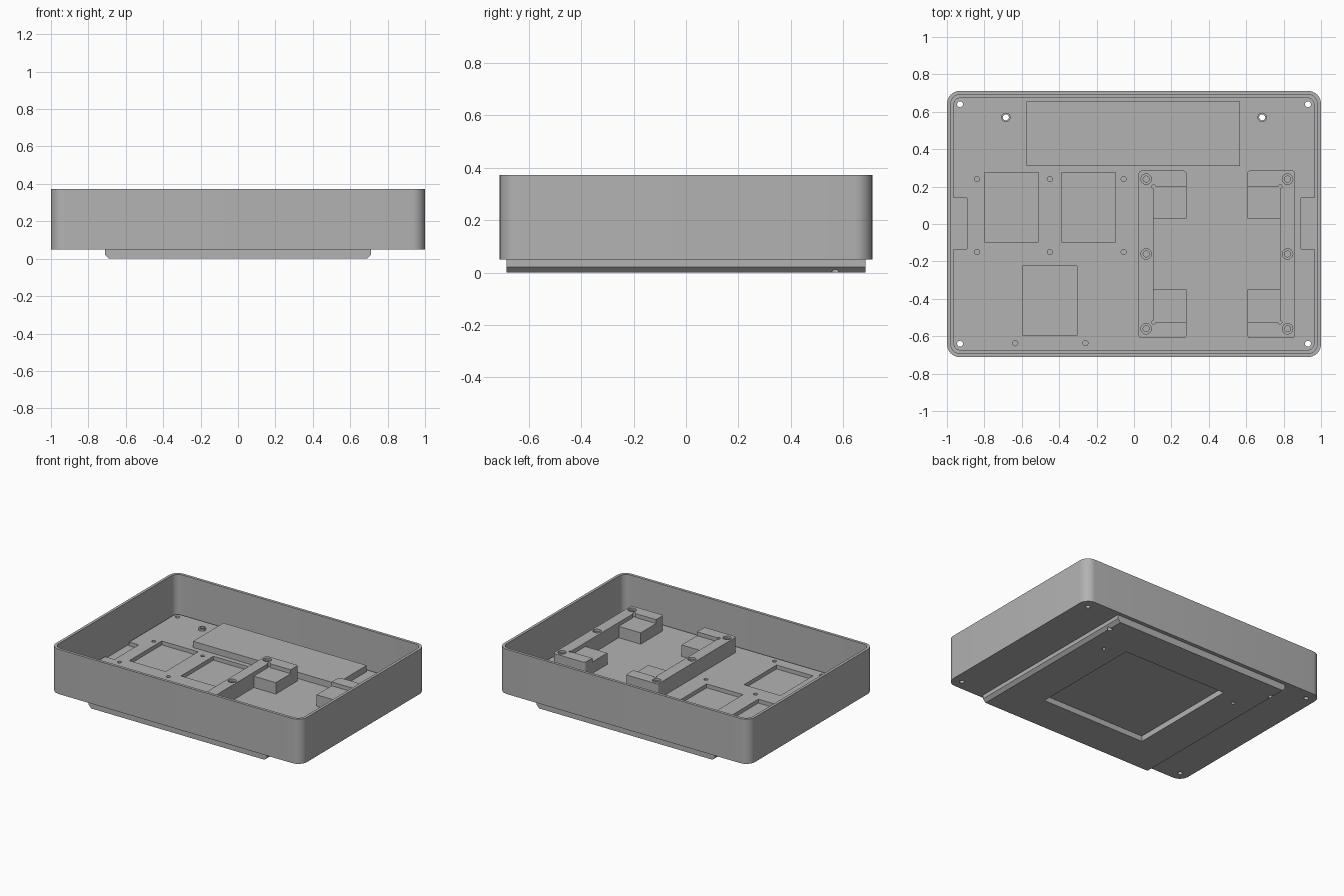
import bpy, math
from math import sin, cos, pi

cube = bpy.data.objects.get("Cube")
if cube:
    bpy.data.objects.remove(cube, do_unlink=True)

grey = bpy.data.materials.new("plain grey")
grey.use_nodes = True
COLOUR = (0.45, 0.45, 0.45, 1)
grey.diffuse_color = COLOUR
grey.node_tree.nodes["Principled BSDF"].inputs["Base Color"].default_value = COLOUR


def rounded(x0, x1, y0, y1, r=0.0, seg=8):
    """Counter-clockwise rectangle outline with rounded corners."""
    if r == 0:
        return [(x0, y0), (x1, y0), (x1, y1), (x0, y1)]
    centres = [(x1 - r, y1 - r), (x0 + r, y1 - r), (x0 + r, y0 + r), (x1 - r, y0 + r)]
    return [(cx + r * cos((q + i / seg) * pi / 2), cy + r * sin((q + i / seg) * pi / 2))
            for q, (cx, cy) in enumerate(centres) for i in range(seg + 1)]


def circle(x, y, r, n=24):
    return [(x + r * cos(2 * pi * i / n), y + r * sin(2 * pi * i / n)) for i in range(n)]


def prism(name, outline, low, high, axis="z"):
    """Extrude an outline along z, or an x-z outline along y."""
    n = len(outline)
    if axis == "z":
        verts = [(a, b, h) for h in (low, high) for a, b in outline]
    else:
        verts = [(a, h, b) for h in (high, low) for a, b in outline]
    faces = [list(range(n))[::-1], list(range(n, 2 * n))]
    faces += [(i, (i + 1) % n, n + (i + 1) % n, n + i) for i in range(n)]
    mesh = bpy.data.meshes.new(name)
    mesh.from_pydata(verts, [], faces)
    mesh.materials.append(grey)
    obj = bpy.data.objects.new(name, mesh)
    bpy.context.collection.objects.link(obj)
    return obj


def combine(obj, outline, low, high, operation="DIFFERENCE"):
    """Cut a prism out of an object, or add it on."""
    tool = prism("cutter", outline, low, high)
    tool.hide_render = True
    mod = obj.modifiers.new("cut", "BOOLEAN")
    mod.operation, mod.solver, mod.object = operation, "EXACT", tool
    bpy.context.view_layer.objects.active = obj
    bpy.ops.object.modifier_apply(modifier=mod.name)
    bpy.data.objects.remove(tool, do_unlink=True)


X, Y = 1.0, 0.712
RIM, BASE, FLOOR, DECK = 0.372, 0.05, 0.062, 0.09
corners = [(sx * 0.93, sy * 0.64) for sx in (-1, 1) for sy in (-1, 1)]
posts = [(-0.685, 0.57), (0.685, 0.57)]

# Open tray with thin walls
tray = prism("tray", rounded(-X, X, -Y, Y, 0.07), BASE, RIM)
combine(tray, rounded(-X + 0.02, X - 0.02, -Y + 0.02, Y - 0.02, 0.05), FLOOR, 1)

# Foot slab with chamfered ends and a square recess underneath
profile = [(-0.69, 0), (0.69, 0), (0.712, 0.022), (0.712, 0.055), (-0.712, 0.055), (-0.712, 0.022)]
foot = prism("foot_slab", profile, -0.685, 0.685, axis="y")
combine(foot, rounded(-0.415, 0.415, -0.415, 0.415), -0.1, 0.04)
for x in (-0.55, 0.55):
    combine(foot, circle(x, 0.35, 0.012), -0.1, 0.03)

# Deck plate with side notches, three windows and small screw holes
deck = prism("deck_plate", rounded(-0.965, 0.965, -0.677, 0.677, 0.04), FLOOR - 0.004, DECK)
for x0, x1 in ((-1.1, -0.89), (0.89, 1.1)):
    combine(deck, rounded(x0, x1, -0.135, 0.14, 0.01), 0, 0.2)
for x, y in ((-0.8, -0.095), (-0.388, -0.095), (-0.595, -0.595)):
    combine(deck, rounded(x, x + 0.29, y, y + 0.37), 0, 0.2)
small = [(x, y) for x in (-0.84, -0.45, -0.055) for y in (0.24, -0.15)]
for x, y in small + [(-0.635, -0.637), (-0.26, -0.637)]:
    combine(deck, circle(x, y, 0.014, 16), 0, 0.2)

# Corner holes and hollow posts run right through
for x, y in posts:
    combine(deck, circle(x, y, 0.025), 0.07, 0.105, "UNION")
for part in (tray, deck, foot):
    for x, y in (posts if part is foot else corners + posts):
        combine(part, circle(x, y, 0.016), -0.1, 0.2)

# Raised rear block
block = prism("rear_block", rounded(-0.575, 0.567, 0.31, 0.655), DECK - 0.005, 0.135)


# Pair of C brackets: tall rim, lower corner pads, screw holes
def bracket(name, side):
    def span(a, b):
        return sorted((0.443 + side * a, 0.443 + side * b))

    obj = prism(name, rounded(*span(0.418, 0.163), -0.61, 0.285, 0.015), DECK - 0.005, 0.2)
    combine(obj, rounded(*span(0.338, 0.1), -0.35, 0.03), 0, 1)
    combine(obj, rounded(*span(0.338, 0.1), -0.525, 0.2), 0.172, 1)
    for y in (-0.525, 0.2):
        combine(obj, circle(0.443 + side * 0.338, y, 0.01, 16), 0.172, 1)
    for y in (-0.56, -0.16, 0.24):
        combine(obj, circle(0.443 + side * 0.378, y, 0.028), 0.185, 1)
        combine(obj, circle(0.443 + side * 0.378, y, 0.016), 0.1, 1)
    return obj


brackets = [bracket("bracket_right", -1), bracket("bracket_left", 1)]

# Smooth the rounded walls, keep the edges sharp
bpy.ops.object.select_all(action="DESELECT")
for obj in [tray, foot, deck, block] + brackets:
    obj.select_set(True)
bpy.context.view_layer.objects.active = tray
bpy.ops.object.shade_smooth_by_angle(angle=math.radians(30))
